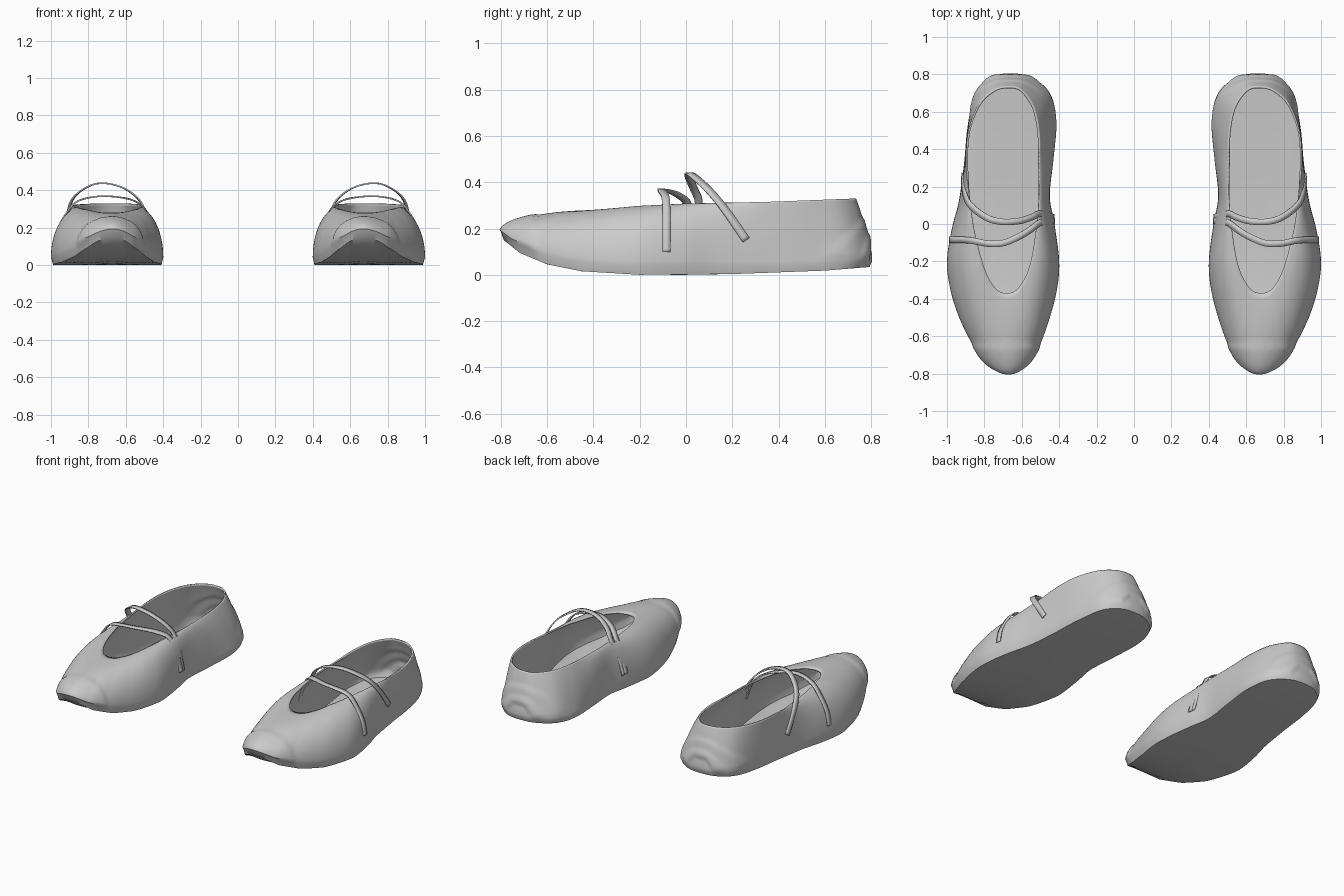
import bpy, bmesh, math
from mathutils import Vector

if "Cube" in bpy.data.objects:
    bpy.data.objects.remove(bpy.data.objects["Cube"])

# Around the shoe, starting at the toe: sole outline x, y and opening rim x, y
KEYS = [
    (.67, -.80, .68, -.37), (.785, -.75, .72, -.36), (.86, -.65, .755, -.325),
    (.935, -.5, .79, -.26), (.982, -.35, .82, -.17), (1.0, -.2, .84, -.09),
    (.975, -.03, .86, 0), (.935, .13, .88, .15), (.908, .33, .898, .33),
    (.89, .52, .885, .5), (.85, .70, .83, .64), (.765, .785, .75, .715),
    (.66, .805, .67, .735), (.55, .785, .60, .715), (.45, .70, .535, .62),
    (.415, .55, .507, .48), (.43, .35, .505, .33), (.45, .15, .508, .15),
    (.425, 0, .52, 0), (.40, -.2, .535, -.11), (.412, -.35, .55, -.19),
    (.45, -.5, .575, -.27), (.505, -.65, .61, -.33), (.57, -.75, .64, -.36)]

# Heights along the shoe (y, z)
BOTTOM = [(-.8, .16), (-.72, .095), (-.6, .045), (-.45, .015), (-.2, 0),
          (.2, .003), (.6, .018), (.81, .035)]
EDGE = [(-.8, .185), (-.75, .145), (-.65, .10), (-.5, .062), (-.3, .042),
        (.3, .04), (.6, .048), (.81, .06)]
RIM = [(-.37, .28), (-.2, .298), (0, .308), (.35, .315), (.74, .33)]


def interp(table, y):
    if y <= table[0][0]:
        return table[0][1]
    for (a, za), (b, zb) in zip(table, table[1:]):
        if y <= b:
            return za + (zb - za) * (y - a) / (b - a)
    return table[-1][1]


def smooth(a, b, v):
    t = min(1, max(0, (v - a) / (b - a)))
    return t * t * (3 - 2 * t)


def spline(pts, steps, closed):
    """Catmull-Rom curve through points of any dimension."""
    n, out = len(pts), []
    pick = (lambda i: pts[i % n]) if closed else (lambda i: pts[min(n - 1, max(0, i))])
    for i in range(n if closed else n - 1):
        p = [pick(i + k) for k in (-1, 0, 1, 2)]
        for s in range(steps):
            t = s / steps
            out.append([.5 * (2 * b + (c - a) * t + (2 * a - 5 * b + 4 * c - d) * t * t
                              + (3 * b - a - 3 * c + d) * t ** 3) for a, b, c, d in zip(*p)])
    if not closed:
        out.append(list(pts[-1]))
    return out


def finish(name, bm, thickness, offset):
    mesh = bpy.data.meshes.new(name)
    bm.to_mesh(mesh)
    bm.free()
    ob = bpy.data.objects.new(name, mesh)
    bpy.context.collection.objects.link(ob)
    bpy.ops.object.select_all(action='DESELECT')
    ob.select_set(True)
    bpy.context.view_layer.objects.active = ob
    bpy.ops.object.shade_smooth_by_angle(angle=math.radians(40))
    sol = ob.modifiers.new("thickness", 'SOLIDIFY')
    sol.thickness, sol.offset = thickness, offset
    mir = ob.modifiers.new("pair", 'MIRROR')
    mir.use_clip = False
    mir.use_mirror_merge = False
    return ob


# Shoe body: sole rings from the centre out, then the upper from edge to rim
loop = spline(KEYS, 8, True)
rings = []
for f in (.2, .4, .6, .75, .88, .965):
    ring = []
    for ox, oy, _, _ in loop:
        x, y = .67 + (ox - .67) * f, oy * f
        if f > .9:
            y = oy * .985
        ring.append((x, y, interp(BOTTOM, y)))
    rings.append(ring)
LEVELS = 22
for k in range(LEVELS + 1):
    s = k / LEVELS
    th = s * math.pi / 2
    ring = []
    for ox, oy, rx, ry in loop:
        straight = smooth(.1, .6, oy) * .75
        h = (1 - math.cos(th)) * (1 - straight) + s * straight
        v = math.sin(th) * (1 - straight) + s * straight
        z0, z1 = interp(EDGE, oy), interp(RIM, ry)
        ring.append((ox + (rx - ox) * h, oy + (ry - oy) * h, z0 + (z1 - z0) * v))
    rings.append(ring)

bm = bmesh.new()
grid = [[bm.verts.new(p) for p in ring] for ring in rings]
hub = bm.verts.new((.67, 0, 0))
n = len(loop)
for j in range(n):
    bm.faces.new((hub, grid[0][(j + 1) % n], grid[0][j]))
for a, b in zip(grid, grid[1:]):
    for j in range(n):
        k = (j + 1) % n
        bm.faces.new((a[j], a[k], b[k], b[j]))

# Raised toe cap and two stepped heel arches
bm.normal_update()
for ring in grid[7:]:
    for v in ring:
        x, y, z = v.co
        d = .007 * smooth(-.635, -.66, y) if y < -.6 else 0
        if y > .55:
            for w, top in ((.25, .26), (.17, .19)):
                r = math.hypot((x - .66) / w, z / top)
                d += .006 * (1 - smooth(.88, 1.0, r)) * smooth(.55, .65, y)
            d *= smooth(.05, .09, z)
        v.co += v.normal * d * (.3 if y > .79 else 1)
finish("shoe_body", bm, .01, -1)


# Crossed straps: ribbons that meet on the inner side
def strap(name, pts, width):
    path = [Vector(p) for p in spline(pts, 6, False)]
    bm = bmesh.new()
    rows = []
    for i, p in enumerate(path):
        tan = path[min(i + 1, len(path) - 1)] - path[max(i - 1, 0)]
        out = Vector((p.x - .68, 0, p.z - .1))
        side = tan.cross(out).normalized() * width / 2
        rows.append((bm.verts.new(p - side), bm.verts.new(p + side)))
    for a, b in zip(rows, rows[1:]):
        bm.faces.new((a[0], a[1], b[1], b[0]))
    finish(name, bm, .008, 0)


strap("rear_strap", [(.919, .26, .15), (.908, .17, .28), (.875, .10, .365),
                     (.79, .035, .425), (.71, .012, .437), (.62, .015, .415),
                     (.55, .035, .37), (.507, .055, .315), (.465, .045, .23),
                     (.428, .035, .1)], .034)
strap("front_strap", [(.985, -.085, .1), (.967, -.085, .19), (.91, -.085, .29),
                      (.86, -.09, .34), (.78, -.105, .363), (.7, -.102, .368),
                      (.62, -.07, .36), (.56, -.035, .345), (.507, .005, .31),
                      (.463, .015, .23), (.426, .015, .1)], .034)
